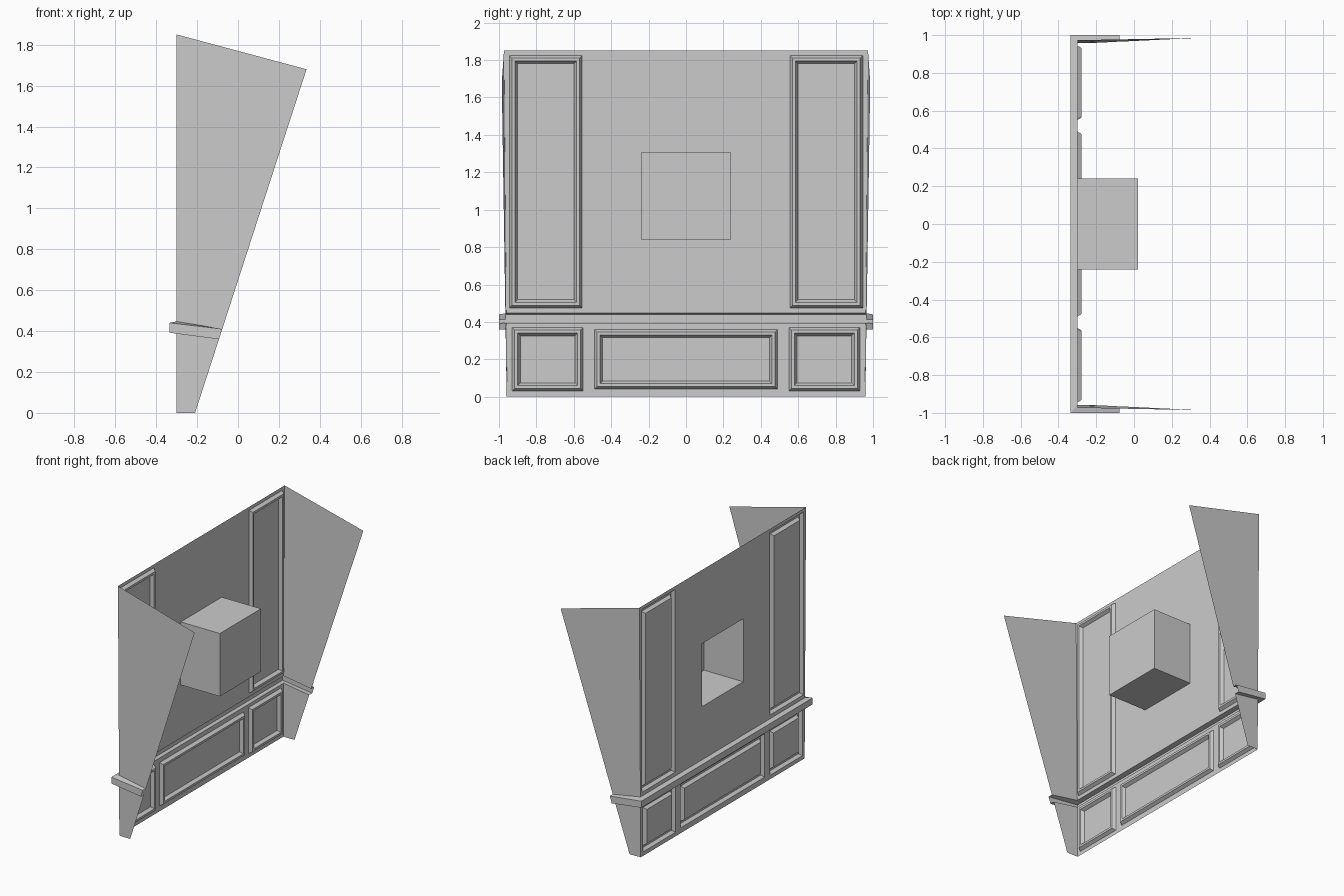
import bpy

if "Cube" in bpy.data.objects:
    bpy.data.objects.remove(bpy.data.objects["Cube"])

BACK, DEEP = -0.30, -0.277          # wall plane and moulding depth
BAND = (0.394, 0.447)               # where the ledge wraps round


def make(name, verts, faces):
    mesh = bpy.data.meshes.new(name)
    mesh.from_pydata(verts, [], faces)
    mesh.validate()
    obj = bpy.data.objects.new(name, mesh)
    bpy.context.collection.objects.link(obj)
    return obj


def side_y(x, z):
    # slightly splayed side plane
    return 0.957 + 0.0087 * z + 0.021 * (x - BACK)


def rect_loft(name, rect, steps):
    # nested rectangles (inset, x) joined into a stepped panel with end cap
    y0, y1, z0, z1 = rect
    verts, faces = [], []
    for d, x in steps:
        verts += [(x, y0 + d, z0 + d), (x, y0 + d, z1 - d),
                  (x, y1 - d, z1 - d), (x, y1 - d, z0 + d)]
    for k in range(len(steps) - 1):
        for i in range(4):
            j = (i + 1) % 4
            a, b = 4 * k, 4 * k + 4
            faces.append((a + i, a + j, b + j, b + i))
    n = len(verts)
    faces.append((n - 4, n - 3, n - 2, n - 1))
    return make(name, verts, faces)


# moulded panels and the central box
panels = {
    "lower_middle_panel": (-0.49, 0.49, 0.04, 0.36),
    "lower_panel_right": (0.55, 0.93, 0.03, 0.37),
    "lower_panel_left": (-0.93, -0.55, 0.03, 0.37),
    "upper_panel_right": (0.555, 0.945, 0.475, 1.825),
    "upper_panel_left": (-0.945, -0.555, 0.475, 1.825),
}
moulding = [(0, BACK), (0.014, DEEP), (0.03, DEEP), (0.044, BACK)]
for name, rect in panels.items():
    rect_loft(name, rect, moulding)
box = (-0.24, 0.24, 0.84, 1.305)
rect_loft("center_box", box, [(0, BACK), (0, 0.02)])

# back wall grid, left open at panels, box and ledge
holes = list(panels.values()) + [box, (-2, 2, *BAND)]
ys = sorted({v for r in holes[:-1] for v in r[:2]} | {-1, 1})
zs = sorted({v for r in holes for v in r[2:]} | {0, 1.85})
verts = [(BACK, (y * side_y(BACK, z) if abs(y) == 1 else y), z) for z in zs for y in ys]
faces = []
n = len(ys)
for k in range(len(zs) - 1):
    for i in range(n - 1):
        cy, cz = (ys[i] + ys[i + 1]) / 2, (zs[k] + zs[k + 1]) / 2
        if not any(a < cy < b and c < cz < d for a, b, c, d in holes):
            faces.append((k * n + i, (k + 1) * n + i, (k + 1) * n + i + 1, k * n + i + 1))
make("back_wall", verts, faces)

# tapered side sheets, below and above the ledge
profiles = {
    "lower_side": [(BACK, 0), (-0.21, 0), (-0.093, 0.36), (BACK, BAND[0])],
    "upper_side": [(BACK, BAND[1]), (-0.077, 0.41), (0.335, 1.68), (BACK, 1.85)],
}
for s, tag in ((1, "right"), (-1, "left")):
    for name, prof in profiles.items():
        pts = [(x, s * side_y(x, z), z) for x, z in prof]
        make(f"{name}_{tag}", pts, [(0, 1, 2, 3)[::s]])

# hollow ledge wrapping the back and both sides
front = [(-0.093, None, 0.36), (-0.093, 1, 0.36), (-0.077, 1, 0.41), (-0.077, None, 0.41)]
corner = [(BACK, None, BAND[0]), (-0.335, 1, 0.392), (-0.335, 1, 0.44), (BACK, None, BAND[1])]
verts, faces = [], []
for s, section in ((-1, front), (-1, corner), (1, corner), (1, front)):
    verts += [(x, s * (y or side_y(x, z)), z) for x, y, z in section]
for k in range(3):
    for i in range(3):
        a = 4 * k + i
        faces.append((a, a + 1, a + 5, a + 4))
make("ledge", verts, faces)
